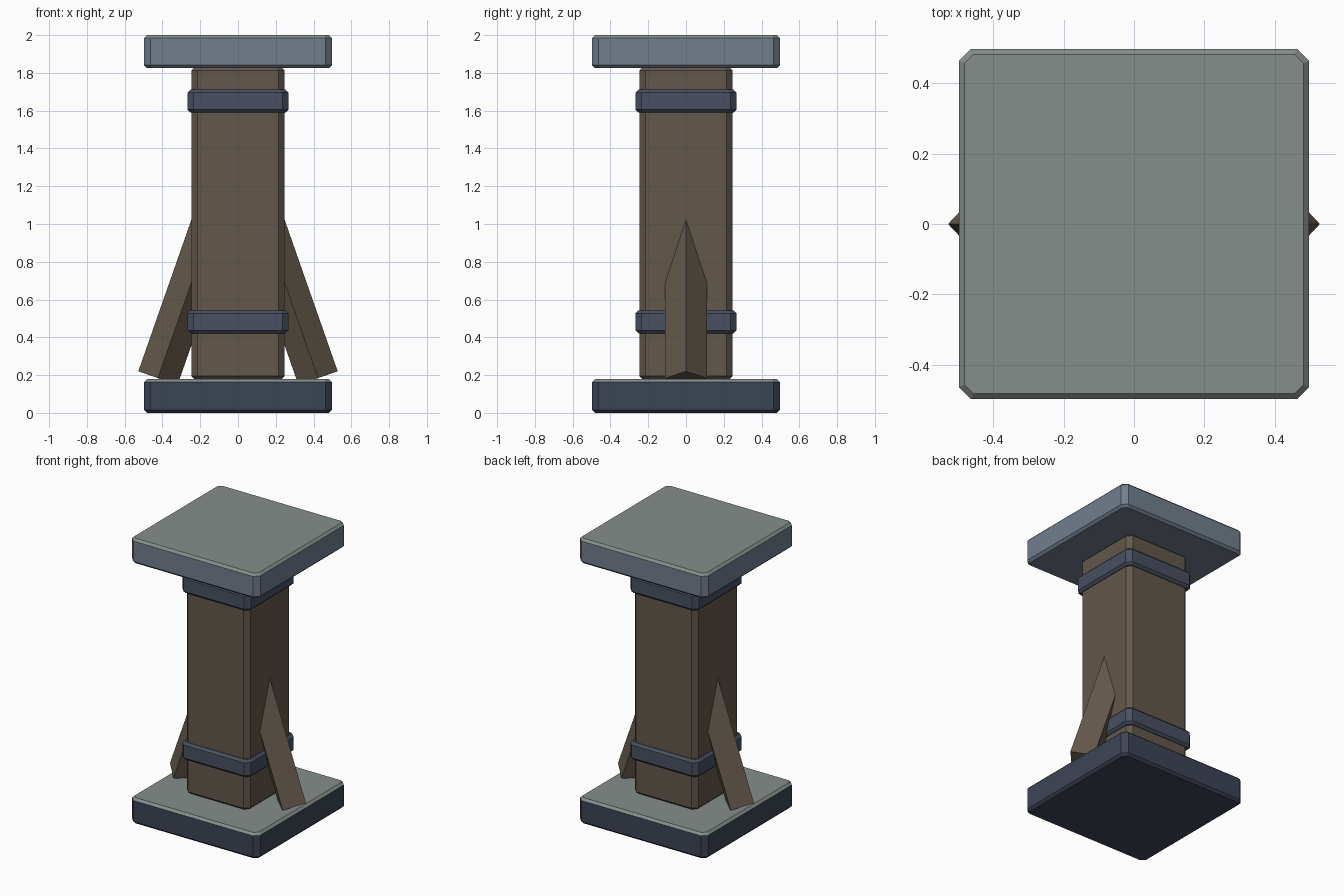
import bpy, bmesh, math
from mathutils import Matrix, Vector

if "Cube" in bpy.data.objects:
    bpy.data.objects.remove(bpy.data.objects["Cube"])


def material(name, rgb):
    m = bpy.data.materials.new(name)
    m.diffuse_color = (*rgb, 1)
    m.use_nodes = True
    m.node_tree.nodes["Principled BSDF"].inputs["Base Color"].default_value = m.diffuse_color
    return m


wood = material("wood", (0.125, 0.098, 0.07))
iron = material("iron", (0.065, 0.08, 0.12))
dark_stone = material("dark_stone", (0.046, 0.058, 0.09))
pale_stone = material("pale_stone", (0.17, 0.21, 0.27))
worn_top = material("worn_top", (0.235, 0.27, 0.26))


def finish(name, bm, mats):
    bmesh.ops.recalc_face_normals(bm, faces=bm.faces)
    me = bpy.data.meshes.new(name)
    bm.to_mesh(me)
    bm.free()
    ob = bpy.data.objects.new(name, me)
    bpy.context.collection.objects.link(ob)
    for m in mats:
        me.materials.append(m)
    return ob


def chamfered_block(name, half, z0, z1, mats, corner=0.034, edge=0.016):
    """Square block with cut corners and chamfered rims; a second material covers the top."""
    bm = bmesh.new()
    rings = []
    for z, inset in ((z0, edge), (z0 + edge, 0), (z1 - edge, 0), (z1, edge)):
        h = half - inset
        k = h - (corner - inset * (2 - math.sqrt(2)))
        outline = [(h, -k), (h, k), (k, h), (-k, h), (-h, k), (-h, -k), (-k, -h), (k, -h)]
        rings.append([bm.verts.new((x, y, z)) for x, y in outline])
    bm.faces.new(rings[0])
    top = [bm.faces.new(rings[-1])]
    for i in range(3):
        for j in range(8):
            n = (j + 1) % 8
            f = bm.faces.new((rings[i][j], rings[i][n], rings[i + 1][n], rings[i + 1][j]))
            if i == 2:
                top.append(f)
    if len(mats) > 1:
        for f in top:
            f.material_index = 1
    return finish(name, bm, mats)


# Stone slabs
chamfered_block("base_slab", 0.497, 0.0, 0.18, [dark_stone, worn_top])
chamfered_block("top_slab", 0.497, 1.825, 2.0, [pale_stone, worn_top])

# Wooden post and its metal bands
chamfered_block("post", 0.247, 0.18, 1.828, [wood], corner=0.032)
for name, z in (("lower_band", 0.482), ("upper_band", 1.65)):
    chamfered_block(name, 0.267, z - 0.061, z + 0.061, [iron], corner=0.032)

# Leaning braces: square beams turned on edge, running into the post
LENGTH, TILT = 1.0, math.radians(19.3)
for name, side in (("right_brace", 1), ("left_brace", -1)):
    bm = bmesh.new()
    bmesh.ops.create_cone(bm, cap_ends=True, segments=4, radius1=0.11, radius2=0.11, depth=LENGTH)
    # put a ridge on the outward (x) side whatever the primitive's start angle
    v = bm.verts[:][0].co
    spin = Matrix.Rotation(-math.atan2(v.y, v.x), 4, 'Z')
    place = (Matrix.Translation(Vector((side * 0.424, 0, 0.184)))
             @ Matrix.Rotation(-side * TILT, 4, 'Y')
             @ Matrix.Translation(Vector((0, 0, LENGTH / 2))) @ spin)
    bmesh.ops.transform(bm, matrix=place, verts=bm.verts)
    finish(name, bm, [wood])
